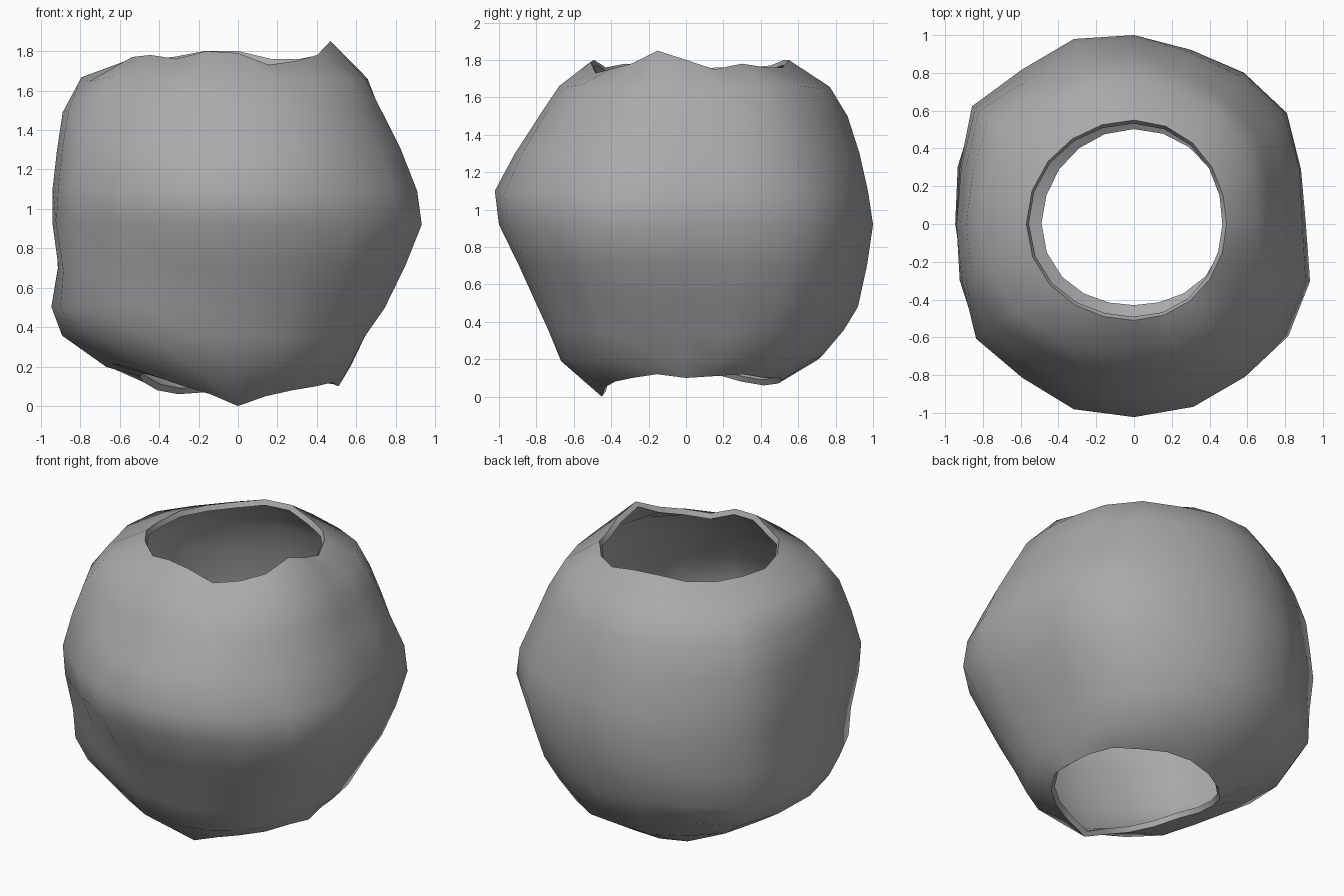
import bpy
import bmesh
import math
from mathutils import Vector, noise

default_cube = bpy.data.objects.get("Cube")
if default_cube:
    bpy.data.objects.remove(default_cube, do_unlink=True)

SIDES = 20
WALL = 0.035

# Heights of the rings, and the wall radius at each in four directions
heights = [1.78, 1.66, 1.5, 1.3, 1.1, 0.92, 0.7, 0.5, 0.35, 0.2, 0.1]
left_wall = [.49, .66, .74, .83, .91, .94, .87, .76, .66, .59, .51]
back_wall = [.55, .77, .86, .93, .98, 1.0, .97, .92, .84, .72, .52]
right_wall = [.57, .80, .90, .92, .93, .94, .92, .95, .89, .66, .50]
front_wall = [.51, .68, .78, .90, 1.0, .98, .87, .79, .73, .67, .45]

# Lumpy outline seen from above, and the wavy rims, one value per side
outline = [.91, .93, 1.0, .99, .97, 1.0, 1.03, 1.01, 1.06, .97,
           .94, .97, 1.02, .98, 1.01, 1.0, 1.0, 1.0, 1.01, .98]
top_rim = [1.8, 1.75, 1.78, 1.76, 1.76, 1.8, 1.8, 1.77, 1.76, 1.76,
           1.75, 1.77, 1.78, 1.76, 1.8, 1.79, 1.73, 1.75, 1.78, 1.85]
bottom_rim = [.1, .11, .12, .1, .1, .09, .07, .06, .08, .12,
              .15, .17, .14, .1, .06, 0, .05, .08, .1, .12]


def wall_radius(row, angle):
    """Blend the four wall profiles around the turn."""
    c, s = math.cos(angle), math.sin(angle)
    side = left_wall[row] if c > 0 else right_wall[row]
    end = back_wall[row] if s > 0 else front_wall[row]
    return side * c * c + end * s * s


def ring_point(row, i):
    """One point of the shell, with lumps that fade out at the rims."""
    angle = math.tau * i / SIDES
    last = len(heights) - 1
    fade = math.sin(math.pi * row / last) ** 0.5 if 0 < row < last else 0
    lump = outline[i] / wall_radius(5, angle) - 1
    radius = wall_radius(row, angle) * (1 + lump * fade)
    z = heights[row]
    if row == 0:
        z = top_rim[i]
    elif row == last:
        z = bottom_rim[i]
    p = Vector((radius * math.cos(angle), radius * math.sin(angle), z))
    if 0 < row < last and row != 5:
        n = noise.noise(p * 2.3)
        p.x *= 1 + 0.025 * n
        p.y *= 1 + 0.025 * n
        p.z += 0.03 * noise.noise(p * 3 + Vector((5, 2, 7)))
    return p


def make_material(name, colour):
    mat = bpy.data.materials.new(name)
    mat.use_nodes = True
    mat.diffuse_color = colour
    bsdf = mat.node_tree.nodes["Principled BSDF"]
    bsdf.inputs["Base Color"].default_value = colour
    bsdf.inputs["Roughness"].default_value = 0.8
    return mat


# Open lumpy shell
bm = bmesh.new()
rings = [[bm.verts.new(ring_point(row, i)) for i in range(SIDES)]
         for row in range(len(heights))]
for upper, lower in zip(rings, rings[1:]):
    for i in range(SIDES):
        j = (i + 1) % SIDES
        bm.faces.new((upper[i], lower[i], lower[j], upper[j]))
mesh = bpy.data.meshes.new("hollow_shell")
bm.to_mesh(mesh)
bm.free()
shell = bpy.data.objects.new("hollow_shell", mesh)
bpy.context.collection.objects.link(shell)
mesh.materials.append(make_material("stone grey", (0.4, 0.4, 0.4, 1)))

# Smooth outside, sharp rims
bpy.ops.object.select_all(action="DESELECT")
shell.select_set(True)
bpy.context.view_layer.objects.active = shell
wall = shell.modifiers.new("wall", "SOLIDIFY")
wall.thickness = WALL
wall.offset = -1
bpy.ops.object.modifier_apply(modifier=wall.name)
bpy.ops.object.shade_smooth_by_angle(angle=math.radians(50))
